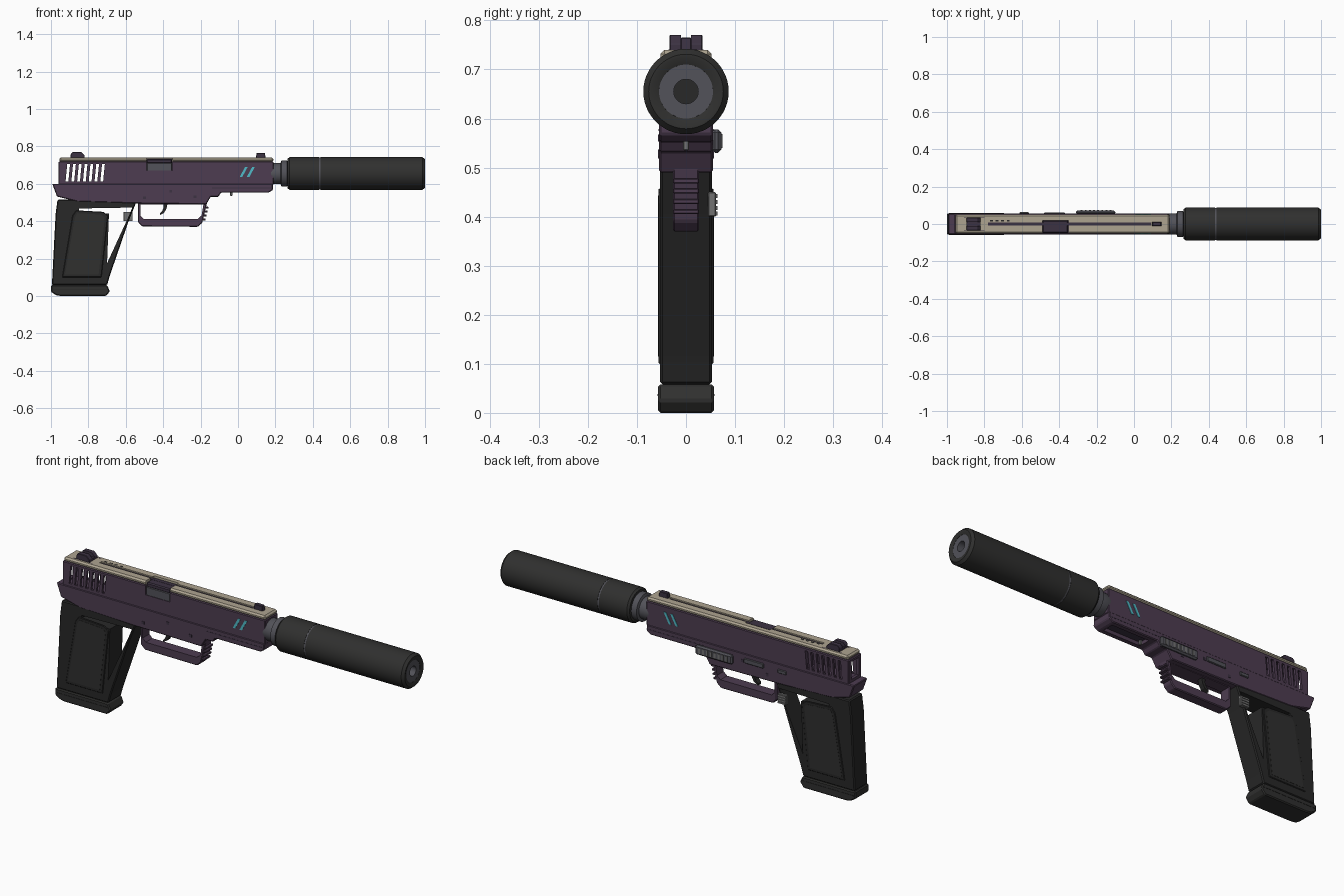
import bpy, bmesh, math
from mathutils import Matrix, Vector

if "Cube" in bpy.data.objects:
    bpy.data.objects.remove(bpy.data.objects["Cube"])


def material(name, r, g, b):
    m = bpy.data.materials.new(name)
    m.use_nodes = True
    m.diffuse_color = (r, g, b, 1)
    m.node_tree.nodes["Principled BSDF"].inputs["Base Color"].default_value = (r, g, b, 1)
    return m


PURPLE = material("dusky purple", .075, .046, .082)
DARK_PURPLE = material("deep purple", .045, .032, .055)
TAN = material("warm tan", .42, .37, .28)
BLACK = material("grip black", .021, .021, .021)
CHARCOAL = material("charcoal", .029, .029, .028)
STEEL = material("gun steel", .085, .085, .10)
GREY = material("light grey", .17, .17, .17)
CYAN = material("cyan", .08, .50, .58)


def finish(name, bm, mat):
    bmesh.ops.recalc_face_normals(bm, faces=bm.faces)
    me = bpy.data.meshes.new(name)
    bm.to_mesh(me)
    bm.free()
    me.materials.append(mat)
    ob = bpy.data.objects.new(name, me)
    bpy.context.collection.objects.link(ob)
    return ob


def prism(name, pts, y0, y1, mat, bevel=0):
    """Extrude an x-z outline from y0 to y1."""
    bm = bmesh.new()
    face = bm.faces.new([bm.verts.new((x, y0, z)) for x, z in pts])
    top = bmesh.ops.extrude_face_region(bm, geom=[face])
    verts = [v for v in top["geom"] if isinstance(v, bmesh.types.BMVert)]
    bmesh.ops.translate(bm, verts=verts, vec=(0, y1 - y0, 0))
    bmesh.ops.recalc_face_normals(bm, faces=bm.faces)
    if bevel:
        bmesh.ops.bevel(bm, geom=bm.edges[:], offset=bevel, segments=1,
                        affect='EDGES', clamp_overlap=True)
    return finish(name, bm, mat)


def box(name, x0, x1, y0, y1, z0, z1, mat, bevel=0):
    return prism(name, [(x0, z0), (x1, z0), (x1, z1), (x0, z1)], y0, y1, mat, bevel)


def lathe(name, profile, mat, z=.655, steps=48):
    """Spin an (x, radius) profile round the bore axis."""
    bm = bmesh.new()
    verts = [bm.verts.new((x, 0, z + r)) for x, r in profile]
    edges = [bm.edges.new(p) for p in zip(verts, verts[1:])]
    bmesh.ops.spin(bm, geom=verts + edges, cent=(0, 0, z), axis=(1, 0, 0),
                   angle=math.tau, steps=steps)
    bmesh.ops.remove_doubles(bm, verts=bm.verts, dist=.0003)
    ob = finish(name, bm, mat)
    select(ob)
    bpy.ops.object.shade_smooth_by_angle(angle=math.radians(30))
    return ob


def select(ob):
    bpy.ops.object.select_all(action='DESELECT')
    ob.select_set(True)
    bpy.context.view_layer.objects.active = ob


def cut(ob, *cutters):
    for c in cutters:
        m = ob.modifiers.new("cut", 'BOOLEAN')
        m.operation, m.solver, m.object = 'DIFFERENCE', 'EXACT', c
        select(ob)
        bpy.ops.object.modifier_apply(modifier=m.name)
        bpy.data.objects.remove(c)


# Slide with hollow rear, through slots and ejection port
slide = box("slide", -.96, .19, -.052, .052, .595, .72, PURPLE, .004)
cut(slide, box("cavity", -.945, -.715, -.04, .04, .608, .71, PURPLE),
    box("rear_window", -1, -.93, -.03, .03, .615, .705, PURPLE))
for i in range(7):
    x = -.922 + i * .031
    cut(slide, prism("slot", [(x, .613), (x + .015, .613), (x + .024, .705), (x + .009, .705)],
                     -.1, .1, PURPLE))
cut(slide, box("port", -.49, -.35, -.1, .02, .67, .8, PURPLE))

# Tan top cover with chamfered long edges and a centre groove
cover = box("top_cover", -.955, .19, -.052, .052, .717, .74, TAN, .008)
cut(cover, box("port", -.49, -.35, -.1, .02, .67, .8, TAN),
    box("groove", -.78, .09, -.008, .008, .733, .8, TAN))
box("groove_floor", -.78, .09, -.008, .008, .730, .734, DARK_PURPLE)
for i in range(4):
    box("rear_vent", -.77 + i * .03, -.755 + i * .03, .014, .022, .738, .7405, BLACK)
for y in (-.034, .034):
    box("cover_rear_line", -.91, -.80, y - .002, y + .002, .738, .7405, DARK_PURPLE)
box("chamber_block", -.488, -.352, -.049, .019, .665, .712, STEEL, .003)
box("chamber_top", -.488, -.352, -.047, .019, .709, .733, DARK_PURPLE, .005)

# Sights
rear_sight = prism("rear_sight", [(-.895, .735), (-.82, .735), (-.82, .752), (-.838, .77),
                                  (-.885, .77), (-.895, .757)], -.034, .034, DARK_PURPLE, .002)
cut(rear_sight, box("notch", -1, -.7, -.01, .01, .75, .8, PURPLE))
prism("front_sight", [(.095, .735), (.148, .735), (.144, .765), (.10, .765)],
      -.011, .011, DARK_PURPLE, .002)

# Slanted cyan marks on both sides
for side in (-1, 1):
    for x in (.008, .046):
        prism("cyan_mark", [(x, .635), (x + .014, .635), (x + .044, .69), (x + .03, .69)],
              side * .051, side * .054, CYAN)

# Frame under the slide
frame = prism("frame", [(-.993, .60), (.187, .60), (.187, .568), (.165, .553), (-.09, .553),
                        (-.105, .532), (-.145, .532), (-.17, .49), (-.545, .495),
                        (-.86, .505), (-.968, .532)], -.055, .055, PURPLE, .004)
cut(frame, box("channel", -.06, .15, -.03, .03, .5, .572, PURPLE))
box("channel_floor", -.06, .15, -.03, .03, .571, .575, DARK_PURPLE)
for side in (-1, 1):
    box("rail_line", -.14, .185, side * .0545, side * .0558, .575, .579, DARK_PURPLE)
    for x, z in ((-.23, .53), (-.50, .525), (-.36, .56)):
        box("frame_pin", x - .007, x + .007, side * .054, side * .057, z - .007, z + .007,
            DARK_PURPLE)
box("small_hook", -.042, -.03, -.006, .006, .535, .56, GREY, .002)

# Trigger guard, ribs and trigger
guard = prism("trigger_guard", [(-.535, .51), (-.535, .395), (-.512, .372), (-.215, .37),
                                (-.192, .39), (-.165, .50), (-.165, .51)],
              -.027, .027, PURPLE, .004)
cut(guard, prism("opening", [(-.522, .49), (-.522, .43), (-.505, .413), (-.215, .413),
                             (-.195, .43), (-.185, .49)], -.1, .1, PURPLE))
for i in range(4):
    x, z = -.195 + i * .005, .405 + i * .021
    box("guard_rib", x, x + .022, -.026, .026, z, z + .01, PURPLE, .002)
prism("trigger", [(-.40, .50), (-.375, .50), (-.383, .465), (-.395, .445), (-.418, .432),
                  (-.418, .441), (-.405, .455), (-.397, .475)], -.013, .013, BLACK)

# Grip with open front triangle and raised side panels
grip = prism("grip", [(-.995, .058), (-.70, .058), (-.685, .11), (-.585, .40), (-.545, .50),
                      (-.86, .515), (-.965, .515), (-.975, .44)], -.053, .053, BLACK, .005)
cut(grip, prism("gap", [(-.85, .468), (-.565, .473), (-.585, .425), (-.70, .175),
                        (-.69, .44), (-.85, .455)], -.1, .1, BLACK))
for side in (-1, 1):
    prism("side_panel", [(-.94, .10), (-.73, .10), (-.695, .43), (-.72, .45), (-.865, .458),
                         (-.885, .43)], side * .048, side * .0565, BLACK, .003)
    prism("panel_inset", [(-.925, .115), (-.745, .115), (-.712, .42), (-.73, .435),
                          (-.86, .443), (-.872, .42)], side * .056, side * .0575, CHARCOAL)

# Magazine base
prism("magazine_base", [(-1, .058), (-1, .022), (-.972, .004), (-.945, 0), (-.705, 0),
                        (-.685, .025), (-.70, .058)], -.057, .057, CHARCOAL, .005)
box("base_seam", -.99, -.695, -.0582, .0582, .034, .038, BLACK)

# Controls on the far side
lever = box("slide_lever", -.31, -.10, .052, .072, .53, .578, STEEL, .007)
for i in range(8):
    x = -.285 + i * .022
    box("lever_rib", x, x + .01, .07, .0745, .54, .568, GREY)
box("takedown_plate", -.48, -.37, .052, .061, .553, .578, STEEL, .003)
box("rear_pin_plate", -.61, -.56, .052, .060, .553, .572, STEEL, .003)
for i in range(4):
    box("release_rib", -.61, -.565, .05, .0645, .402 + i * .012, .41 + i * .012, GREY)
box("release_button", -.612, -.563, .045, .061, .40, .45, GREY, .002)

# Barrel collar and suppressor
lathe("barrel_collar", [(.15, 0), (.15, .045), (.19, .056), (.228, .056), (.232, .07),
                        (.262, .07), (.266, .06), (.29, .06), (.29, 0)], STEEL)
lathe("suppressor", [(.262, .05), (.265, .079), (.275, .087), (.434, .087), (.434, .082),
                     (.442, .082), (.442, .087), (.987, .087), (1, .076), (1, .07),
                     (.994, .055), (.97, .054)], CHARCOAL)
lathe("suppressor_seam", [(.434, .08), (.434, .0855), (.442, .0855), (.442, .08)], STEEL)
lathe("muzzle_ring", [(.97, .056), (.993, .056), (.993, .025), (.95, .025)], STEEL)
lathe("bore", [(.95, .026), (.95, 0)], BLACK)
